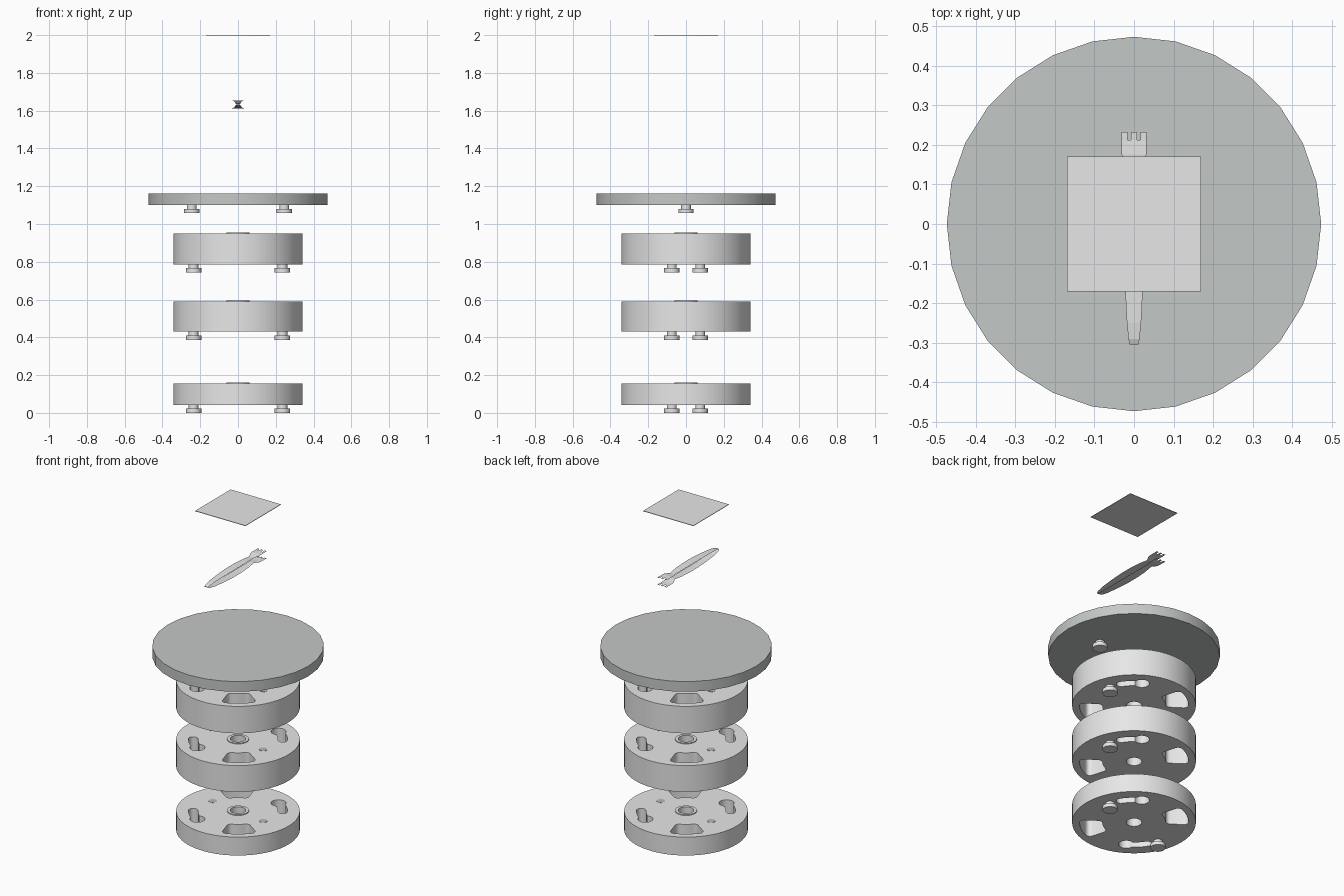
import bpy, bmesh
from math import sin, cos, pi, radians, atan2, sqrt

if "Cube" in bpy.data.objects:
    bpy.data.objects.remove(bpy.data.objects["Cube"])


def material(name, rgb):
    m = bpy.data.materials.new(name)
    m.diffuse_color = (*rgb, 1)
    m.use_nodes = True
    m.node_tree.nodes["Principled BSDF"].inputs["Base Color"].default_value = m.diffuse_color
    return m


LIGHT = material("light_grey", (0.8, 0.8, 0.8))
PLATE = material("plate_grey", (0.55, 0.58, 0.565))
DARK = material("dot_grey", (0.47, 0.47, 0.47))


def polar(r, deg):
    return (r * cos(radians(deg)), r * sin(radians(deg)))


def arc(r, a, b, n, c=(0, 0)):
    pts = [polar(r, a + (b - a) * i / n) for i in range(n + 1)]
    return [(c[0] + x, c[1] + y) for x, y in pts]


def circle(r, n=64, c=(0, 0)):
    return arc(r, 0, 360, n, c)[:-1]


def slab(name, outlines, z0, z1, mat, smooth=True):
    """Extrude filled outlines (inner ones become holes) from z0 to z1."""
    cu = bpy.data.curves.new(name, 'CURVE')
    cu.dimensions = '2D'
    cu.fill_mode = 'BOTH'
    cu.extrude = (z1 - z0) / 2
    for pts in outlines:
        s = cu.splines.new('POLY')
        s.points.add(len(pts) - 1)
        for p, (x, y) in zip(s.points, pts):
            p.co = (x, y, 0, 1)
        s.use_cyclic_u = True
    tmp = bpy.data.objects.new(name + "_outline", cu)
    bpy.context.collection.objects.link(tmp)
    bpy.context.view_layer.update()
    me = bpy.data.meshes.new_from_object(
        tmp.evaluated_get(bpy.context.evaluated_depsgraph_get()))
    bpy.data.objects.remove(tmp)
    bm = bmesh.new()
    bm.from_mesh(me)
    bmesh.ops.remove_doubles(bm, verts=bm.verts, dist=1e-5)
    bmesh.ops.recalc_face_normals(bm, faces=bm.faces)
    bmesh.ops.translate(bm, verts=bm.verts, vec=(0, 0, (z0 + z1) / 2))
    bm.to_mesh(me)
    bm.free()
    return finish(name, me, mat, smooth)


def finish(name, me, mat, smooth=False):
    me.name = name
    me.materials.clear()
    me.materials.append(mat)
    ob = bpy.data.objects.new(name, me)
    bpy.context.collection.objects.link(ob)
    if smooth:
        bpy.ops.object.select_all(action='DESELECT')
        ob.select_set(True)
        bpy.context.view_layer.objects.active = ob
        bpy.ops.object.shade_smooth_by_angle(angle=radians(30))
    return ob


def keyhole(turn):
    """Curved slot with a round entry at one end."""
    R, w, rc, t0, t1 = 0.247, 0.026, 0.042, 33 + turn, 60 + turn
    side = sqrt(rc * rc - w * w)
    d = side / R * 180 / pi
    phi = atan2(side, w) * 180 / pi
    return (arc(R + w, t0, t1 - d, 6)
            + arc(rc, t1 - phi, t1 + 180 + phi, 24, polar(R, t1))
            + arc(R - w, t1 - d, t0, 6)
            + arc(w, t0 + 180, t0 + 360, 10, polar(R, t0))[1:-1])


def window(turn):
    """Wedge window with rounded corners."""
    r0, r1, half, c = 0.175, 0.3, 19, 0.025
    pts = []
    for r, s, a0 in ((r1 - c, 1, 0), (r0 + c, 1, 90), (r0 + c, -1, 180), (r1 - c, -1, 270)):
        mid = turn + s * (half - c / r * 180 / pi)
        pts += arc(c, mid + a0, mid + a0 + 90, 5, polar(r, mid))
        if a0 == 90:
            pts += arc(r0, turn + 8, turn - 8, 4)
    return pts + arc(r1, turn - 8, turn + 8, 4)


def pegs(name, r, angle, z, n=24):
    """Two opposite headed pegs hanging below height z."""
    for i in range(2):
        c = polar(r, angle + 180 * i)
        slab(f"{name}_peg_stem_{i + 1}", [circle(0.026, n, c)], z - 0.02, z, LIGHT)
        slab(f"{name}_peg_head_{i + 1}", [circle(0.041, n, c)], z - 0.043, z - 0.02, LIGHT)


# Three stacking discs
for name, z0, z1 in (("lower_disc", 0.043, 0.155), ("middle_disc", 0.43, 0.59),
                     ("upper_disc", 0.786, 0.95)):
    slab(name, [circle(0.341, 72), circle(0.043, 32), keyhole(0), keyhole(180),
                window(126), window(306)], z0, z1, LIGHT)
    slab(name + "_collar", [circle(0.06, 32), circle(0.043, 32)], z1, z1 + 0.005, LIGHT)
    pegs(name, 0.247, 17.7, z0)
    for i in range(2):
        slab(f"{name}_dot_{i + 1}", [circle(0.023, 20, polar(0.19, -8 + 180 * i))],
             z1, z1 + 0.001, DARK)

# Round top plate
slab("top_plate", [circle(0.473, 28)], 1.10, 1.162, PLATE, smooth=False)
pegs("top_plate", 0.245, 0, 1.10)

# Square sheet at the very top
slab("square_sheet", [[(-0.169, -0.17), (0.169, -0.17), (0.169, 0.17), (-0.169, 0.17)]],
     1.997, 2.0, LIGHT, smooth=False)

# Finned dart: two mirrored bowed sheets. Stations are y, half width, half height
STATIONS = [(-0.305, 0.011, 0.001), (-0.29, 0.014, 0.007), (-0.25, 0.018, 0.013),
            (-0.17, 0.022, 0.018), (-0.08, 0.025, 0.021), (0.0, 0.025, 0.021),
            (0.07, 0.022, 0.019), (0.13, 0.016, 0.015), (0.16, 0.03, 0.019),
            (0.175, 0.031, 0.021), (0.212, 0.031, 0.021)]
bm = bmesh.new()
for s in (1, -1):
    def quad(a, b, y0, h0, c, d, y1, h1):
        vs = [bm.verts.new((x, y, 1.633 + s * h)) for x, y, h in
              ((a, y0, h0), (b, y0, h0), (d, y1, h1), (c, y1, h1))]
        bm.faces.new(vs if s > 0 else vs[::-1])
    for (y0, w0, h0), (y1, w1, h1) in zip(STATIONS, STATIONS[1:]):
        quad(-w0, w0, y0, h0, -w1, w1, y1, h1)
    # tail teeth
    for a, b in ((-0.031, -0.017), (-0.007, 0.007), (0.017, 0.031)):
        quad(a, b, 0.212, 0.021, a, b, 0.232, 0.022)
bmesh.ops.remove_doubles(bm, verts=bm.verts, dist=1e-5)
me = bpy.data.meshes.new("finned_dart")
bm.to_mesh(me)
bm.free()
finish("finned_dart", me, LIGHT)
